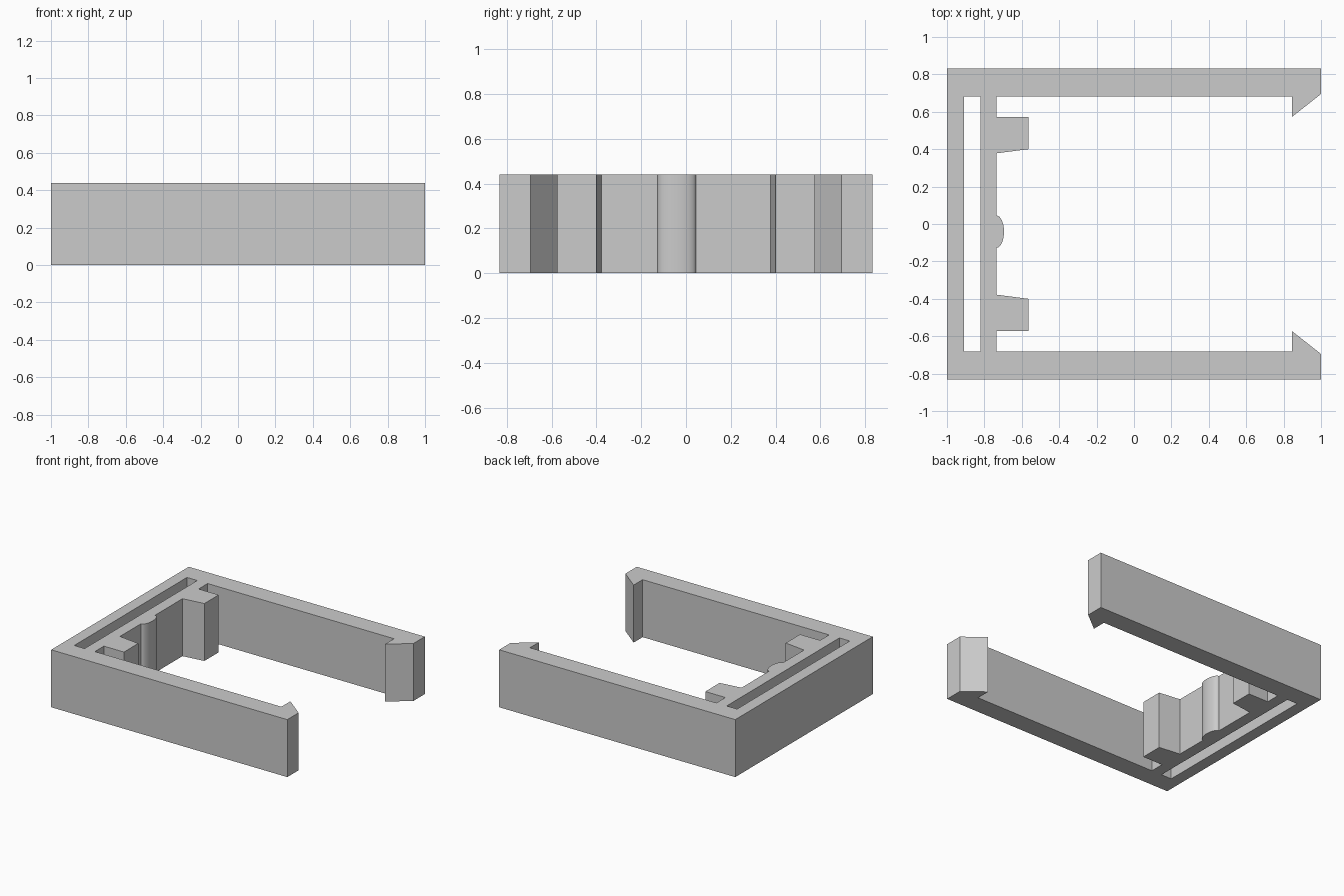
import bpy
import math

HEIGHT = 0.44

cube = bpy.data.objects.get("Cube")
if cube:
    bpy.data.objects.remove(cube, do_unlink=True)

grey = bpy.data.materials.new("light_grey")
grey.use_nodes = True
colour = (0.6, 0.6, 0.6, 1)
grey.diffuse_color = colour
grey.node_tree.nodes["Principled BSDF"].inputs["Base Color"].default_value = colour


def mirrored(points):
    """Same path reflected across the centre line, walked backwards."""
    return [(x, -y) for x, y in reversed(points)]


def extrude_outlines(name, outlines, height):
    """Filled flat outlines (inner ones become holes) extruded upward."""
    curve = bpy.data.curves.new(name, "CURVE")
    curve.dimensions = "2D"
    curve.fill_mode = "BOTH"
    curve.extrude = height / 2
    for outline in outlines:
        spline = curve.splines.new("POLY")
        spline.points.add(len(outline) - 1)
        for point, (x, y) in zip(spline.points, outline):
            point.co = (x, y, 0, 1)
        spline.use_cyclic_u = True
    obj = bpy.data.objects.new(name, curve)
    bpy.context.collection.objects.link(obj)
    bpy.ops.object.select_all(action="DESELECT")
    obj.select_set(True)
    bpy.context.view_layer.objects.active = obj
    bpy.ops.object.convert(target="MESH")
    obj = bpy.context.view_layer.objects.active

    # Stand on the ground, weld caps to walls
    for vert in obj.data.vertices:
        vert.co.z += height / 2
    bpy.ops.object.mode_set(mode="EDIT")
    bpy.ops.mesh.select_all(action="SELECT")
    bpy.ops.mesh.remove_doubles(threshold=0.0005)
    bpy.ops.mesh.normals_make_consistent(inside=False)
    bpy.ops.object.mode_set(mode="OBJECT")
    obj.data.materials.clear()
    obj.data.materials.append(grey)
    bpy.ops.object.shade_smooth_by_angle(angle=math.radians(30))
    return obj


# Arm with hooked tip, then the peg on the inner wall
arm_and_peg = [
    (-1, 0.832), (1, 0.832), (1, 0.695), (0.845, 0.573), (0.845, 0.682),
    (-0.735, 0.682), (-0.735, 0.573), (-0.565, 0.573), (-0.565, 0.4),
    (-0.735, 0.378),
]

# Shallow rounded ridge, slightly off centre
steps = 20
ridge = []
for i in range(steps + 1):
    a = math.pi * i / steps
    ridge.append((-0.735 + 0.04 * math.sin(a), -0.041 + 0.086 * math.cos(a)))

# Slot between the back wall and the inner wall
slot_half = [(-0.91, 0.682), (-0.822, 0.682)]

extrude_outlines(
    "clip_frame",
    [arm_and_peg + ridge + mirrored(arm_and_peg), slot_half + mirrored(slot_half)],
    HEIGHT,
)
